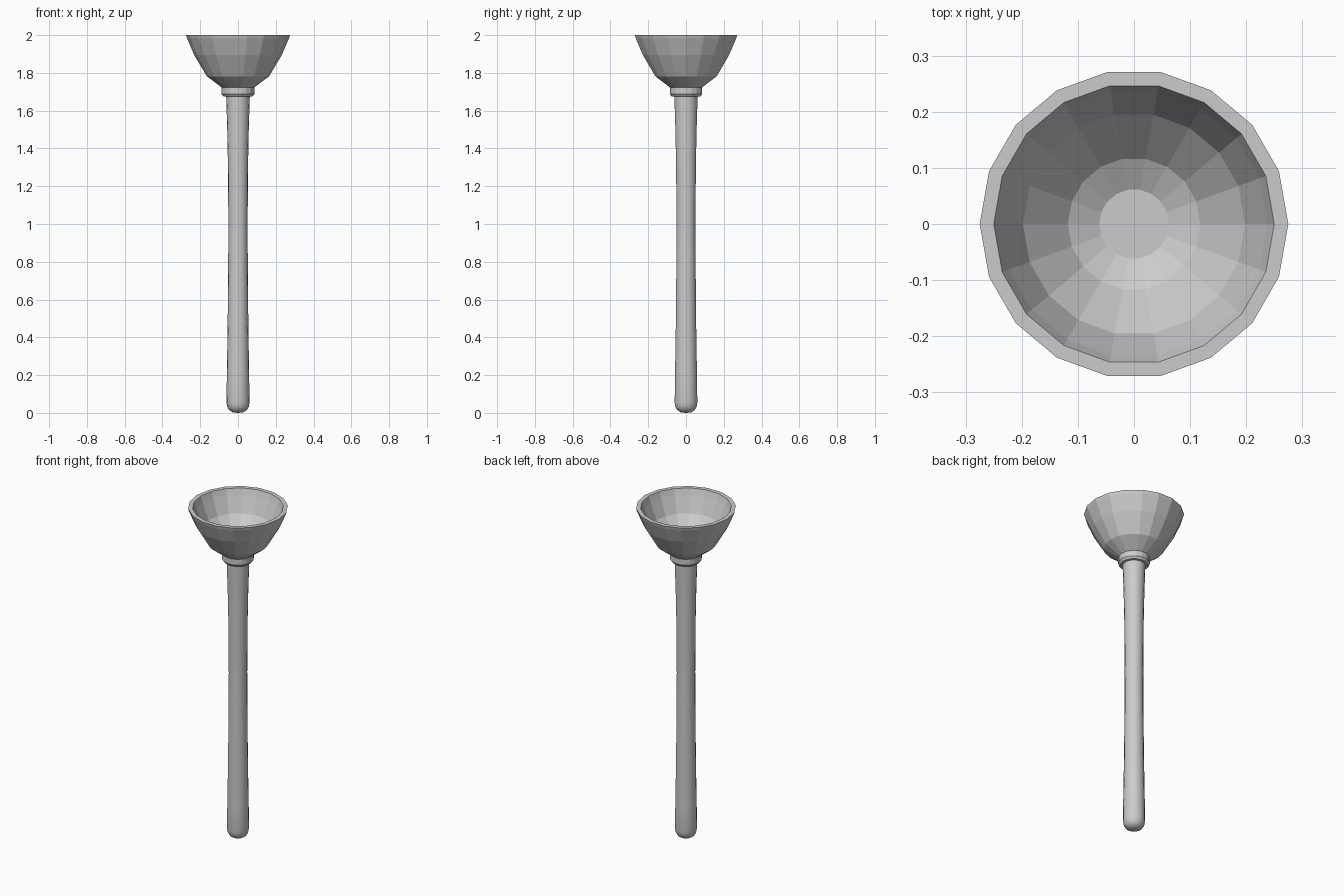
import bpy, bmesh, math

if "Cube" in bpy.data.objects:
    bpy.data.objects.remove(bpy.data.objects["Cube"])

SIDES = 18

def lathe(name, profile, smooth=False):
    """Revolve an (r, z) profile, listed bottom outside first; r = 0 makes a pole."""
    bm = bmesh.new()
    rings = []
    for r, z in profile:
        if r == 0:
            rings.append([bm.verts.new((0, 0, z))] * SIDES)
        else:
            rings.append([bm.verts.new((r * math.cos(i * math.tau / SIDES),
                                        r * math.sin(i * math.tau / SIDES), z))
                          for i in range(SIDES)])
    for a, b in zip(rings, rings[1:]):
        for i in range(SIDES):
            j = (i + 1) % SIDES
            bm.faces.new(list(dict.fromkeys((a[i], a[j], b[j], b[i]))))
    bmesh.ops.recalc_face_normals(bm, faces=bm.faces)
    mesh = bpy.data.meshes.new(name)
    bm.to_mesh(mesh)
    bm.free()
    ob = bpy.data.objects.new(name, mesh)
    bpy.context.collection.objects.link(ob)
    if smooth:
        bpy.context.view_layer.objects.active = ob
        ob.select_set(True)
        bpy.ops.object.shade_smooth_by_angle(angle=math.radians(30))
        ob.select_set(False)
    return ob

# Slim handle, slightly flared at both ends, with a rounded tip
lathe("handle", [(0, 0), (0.028, 0.003), (0.046, 0.014), (0.057, 0.032), (0.061, 0.055),
                 (0.059, 0.2), (0.055, 0.45), (0.052, 0.75), (0.051, 1.0),
                 (0.053, 1.3), (0.057, 1.5), (0.063, 1.69), (0, 1.69)], smooth=True)

# Collar joining handle and cup
lathe("collar", [(0, 1.675), (0.077, 1.675), (0.087, 1.688), (0.087, 1.722),
                 (0.080, 1.73), (0, 1.73)])

# Faceted open cup: outer wall, flat rim, inner wall and floor
lathe("cup", [(0, 1.715), (0.085, 1.722), (0.165, 1.782), (0.232, 1.895), (0.270, 1.983),
              (0.275, 2.0), (0.250, 2.0), (0.238, 1.965), (0.198, 1.87),
              (0.118, 1.782), (0.062, 1.752), (0, 1.752)])
